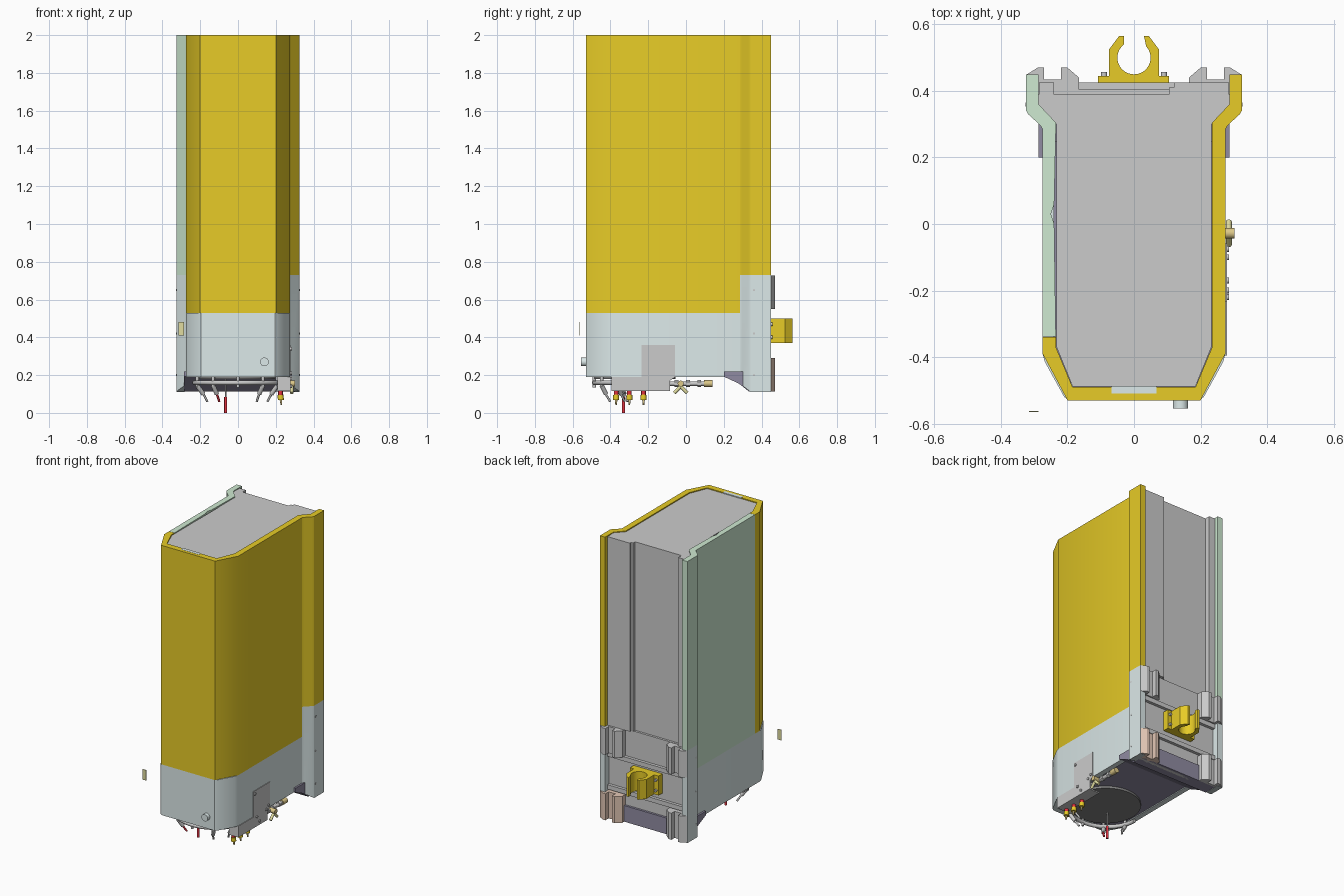
import bpy, bmesh, math
from mathutils import Vector

COL = dict(yellow=(0.80, 0.60, 0.02), green=(0.62, 0.82, 0.64), pale=(0.72, 0.82, 0.82),
           purple=(0.28, 0.26, 0.36), dark=(0.22, 0.22, 0.22), red=(0.75, 0.03, 0.05),
           khaki=(0.75, 0.72, 0.35), tan=(0.78, 0.58, 0.47), brass=(0.72, 0.58, 0.25))
MATS = {}


def finish(name, bm, col=None, angle=30):
    bmesh.ops.recalc_face_normals(bm, faces=bm.faces)
    me = bpy.data.meshes.new(name)
    bm.to_mesh(me)
    bm.free()
    ob = bpy.data.objects.new(name, me)
    bpy.context.collection.objects.link(ob)
    if col:
        if col not in MATS:
            MATS[col] = bpy.data.materials.new(col)
            MATS[col].diffuse_color = (*COL[col], 1)
        me.materials.append(MATS[col])
    bpy.ops.object.select_all(action='DESELECT')
    ob.select_set(True)
    bpy.context.view_layer.objects.active = ob
    bpy.ops.object.shade_smooth_by_angle(angle=math.radians(angle))
    return ob


def prism(name, pts, z0, z1, col=None, axis='z'):
    """Extrude an outline; z0 may be a function of y. axis 'x' reads pts as (y, z)."""
    bm = bmesh.new()
    def vert(p, h):
        h = h(p[1]) if callable(h) else h
        return bm.verts.new((p[0], p[1], h) if axis == 'z' else (h, p[0], p[1]))
    lo = [vert(p, z0) for p in pts]
    hi = [vert(p, z1) for p in pts]
    bm.faces.new(lo)
    bm.faces.new(hi)
    n = len(pts)
    for i in range(n):
        j = (i + 1) % n
        bm.faces.new((lo[i], lo[j], hi[j], hi[i]))
    return finish(name, bm, col)


def box(name, x0, x1, y0, y1, z0, z1, col=None):
    return prism(name, [(x0, y0), (x1, y0), (x1, y1), (x0, y1)], z0, z1, col)


def rod(name, a, b, r, col=None, r2=None, seg=20):
    a, b = Vector(a), Vector(b)
    bm = bmesh.new()
    bmesh.ops.create_cone(bm, cap_ends=True, segments=seg, radius1=r,
                          radius2=r if r2 is None else r2, depth=(b - a).length)
    q = (b - a).to_track_quat('Z', 'Y').to_matrix()
    for v in bm.verts:
        v.co = q @ v.co + (a + b) / 2
    return finish(name, bm, col)


def flip(pts, s=-1):
    return [(s * x, y) for x, y in pts]


# Core column
half = [(0.185, -0.488), (0.233, -0.37), (0.233, 0.30), (0.287, 0.36), (0.287, 0.39)]
prism("core", half + flip(half)[::-1], 0.22, 1.995)
box("back_strip_wide", 0.12, 0.285, 0.38, 0.425, 0.73, 1.995)
box("back_strip_wide_lip", 0.105, 0.12, 0.38, 0.41, 0.73, 1.995)
box("back_strip_narrow", -0.285, -0.24, 0.38, 0.425, 0.73, 1.995)

# Upper shell: front and right side, left panel, rear flares
prism("front_right_shell", [(-0.275, -0.34), (-0.275, -0.39), (-0.2, -0.53), (0.2, -0.53),
      (0.275, -0.39), (0.275, 0.285), (0.235, 0.285), (0.235, -0.37), (0.185, -0.49),
      (-0.185, -0.49), (-0.235, -0.37), (-0.235, -0.34)], 0.53, 2, "yellow")
prism("left_panel", [(-0.275, -0.338), (-0.235, -0.338), (-0.24, 0.0), (-0.25, 0.03),
      (-0.24, 0.06), (-0.235, 0.285), (-0.275, 0.285)], 0.53, 2, "green")
flare = [(0.275, 0.285), (0.282, 0.297), (0.318, 0.33), (0.325, 0.342), (0.325, 0.45),
         (0.287, 0.45), (0.287, 0.36), (0.235, 0.305), (0.235, 0.285)]
prism("rear_flare_right", flare, 0.73, 2, "yellow")
prism("rear_flare_left", flip(flare), 0.73, 2, "green")
box("front_top_tab", -0.068, 0.068, -0.51, -0.487, 1.9, 2.001, "pale")

# Lower base skirt with deeper rear flares
outer = [(0.275, 0.285), (0.275, -0.39), (0.268, -0.415), (0.21, -0.52), (0.195, -0.53)]
inner = [(0.18, -0.495), (0.24, -0.385), (0.24, 0.285)]
prism("base_skirt", outer + flip(outer)[::-1] + flip(inner)[::-1] + inner, 0.19, 0.53, "pale")
for s, side in ((1, "right"), (-1, "left")):
    prism("base_flare_" + side, flip(flare, s),
          lambda y: 0.11 + max(0, 0.342 - y) * 0.8, 0.73, "pale")
    for z in (0.2, 0.42, 0.65):
        rod("flare_bolt_" + side, (s * 0.32, 0.36, z), (s * 0.327, 0.36, z), 0.006)

# Underside
floor = [(0.19, -0.5), (0.25, -0.385), (0.25, 0.25)]
prism("underside_plate", floor + flip(floor)[::-1], 0.195, 0.225, "purple")
prism("underside_slope", [(0.2, 0.192), (0.28, 0.155), (0.335, 0.112), (0.42, 0.112),
      (0.42, 0.22), (0.2, 0.22)], -0.287, 0.287, "purple", 'x')
rod("underside_disk", (0, -0.27, 0.18), (0, -0.27, 0.2), 0.215, "dark", seg=48)

# Back mount: panel, ribs and four rail clips
box("back_panel", -0.287, 0.287, 0.375, 0.405, 0.112, 0.73)
for z in (0.30, 0.52):
    box("back_rib", -0.285, 0.285, 0.40, 0.425, z, z + 0.03)
clip = [(0.322, 0.4), (0.322, 0.45), (0.29, 0.47), (0.27, 0.47), (0.27, 0.435), (0.22, 0.435),
        (0.22, 0.47), (0.20, 0.47), (0.165, 0.44), (0.165, 0.4)]
for s in (1, -1):
    for z in (0.112, 0.55):
        prism("rail_clip", flip(clip, s), z, z + 0.178, "tan" if s > 0 and z < 0.3 else None)

# Rear C-shaped cable clamp
arc = [(0.05 * math.cos(math.radians(a)), 0.5 + 0.05 * math.sin(math.radians(a)))
       for a in range(127, 415, 12)]
jaw = [(0.03, 0.565), (0.045, 0.565), (0.075, 0.525), (0.075, 0.44)]
prism("cable_clamp", arc + jaw + flip(jaw)[::-1], 0.37, 0.5, "yellow")
box("clamp_foot", -0.108, 0.105, 0.40, 0.445, 0.37, 0.5, "yellow")
for x in (-0.09, 0.09):
    for z in (0.4, 0.47):
        rod("clamp_bolt", (x, 0.44, z), (x, 0.457, z), 0.009)

# Front button and floating tag
rod("front_button", (0.14, -0.52, 0.27), (0.14, -0.555, 0.27), 0.023, "pale", seg=32)
box("tag", -0.315, -0.287, -0.565, -0.562, 0.41, 0.48, "khaki")

# Right-hand service bracket
prism("service_bracket", [(-0.235, 0.36), (-0.235, 0.19), (-0.395, 0.19), (-0.395, 0.115),
      (-0.085, 0.115), (-0.085, 0.17), (-0.058, 0.19), (-0.058, 0.36)], 0.27, 0.279, None, 'x')
box("bracket_flange", 0.21, 0.275, -0.395, -0.387, 0.115, 0.19)
box("bracket_shelf", 0.2, 0.275, -0.39, -0.09, 0.115, 0.123)
for y, z in ((-0.22, 0.34), (-0.2, 0.18), (-0.17, 0.14), (-0.1, 0.19), (-0.075, 0.21)):
    rod("bracket_bolt", (0.275, y, z), (0.285, y, z), 0.009)

# Coolant nozzles under the bracket
for y in (-0.37, -0.3, -0.225):
    rod("nozzle_collar", (0.225, y, 0.115), (0.225, y, 0.09), 0.012, "red")
    rod("nozzle_body", (0.225, y, 0.095), (0.227, y, 0.068), 0.016, "yellow")
    rod("nozzle_tip", (0.227, y, 0.07), (0.23, y, 0.042), 0.007, "brass", 0.004)

# Curved supply pipe and its spray arms
cu = bpy.data.curves.new("supply_pipe", 'CURVE')
cu.dimensions = '3D'
cu.bevel_depth = 0.013
cu.bevel_resolution = 3
cu.use_fill_caps = True
sp = cu.splines.new('POLY')
sp.points.add(24)
for i, p in enumerate(sp.points):
    a = math.radians(180 + i * 7.5)
    p.co = (0.23 * math.cos(a), -0.27 + 0.215 * math.sin(a), 0.16, 1)
bpy.context.collection.objects.link(bpy.data.objects.new("supply_pipe", cu))
for deg in (200, 235, 270, 305, 335):
    a = math.radians(deg)
    x, y = 0.23 * math.cos(a), -0.27 + 0.215 * math.sin(a)
    rod("pipe_hanger", (x, y, 0.135), (x, y, 0.2), 0.009)
    if deg != 270:
        rod("spray_arm", (x, y, 0.145), (x * 0.85, y * 0.95, 0.1), 0.012)
        rod("spray_tip", (x * 0.86, y * 0.96, 0.105), (x * 0.75, y * 0.9, 0.06), 0.006,
            "red" if deg == 235 else None)
rod("red_probe", (-0.065, -0.33, 0), (-0.065, -0.33, 0.085), 0.008, "red")
rod("probe_stem", (-0.065, -0.33, 0.085), (-0.065, -0.33, 0.19), 0.004)

# Side valve line
rod("valve_pipe", (0.255, -0.09, 0.155), (0.255, 0.1, 0.155), 0.012)
for y in (-0.06, 0.0, 0.06):
    rod("valve_nut", (0.255, y, 0.155), (0.255, y + 0.02, 0.155), 0.018, seg=6)
rod("valve_end", (0.255, 0.095, 0.155), (0.255, 0.14, 0.155), 0.018, "brass")
rod("valve_stem", (0.25, -0.028, 0.155), (0.302, -0.028, 0.155), 0.016, "brass")
for dy in (-0.035, 0.035):
    rod("valve_wing", (0.285, -0.028, 0.14), (0.285, -0.028 + dy, 0.105), 0.009, "khaki")
